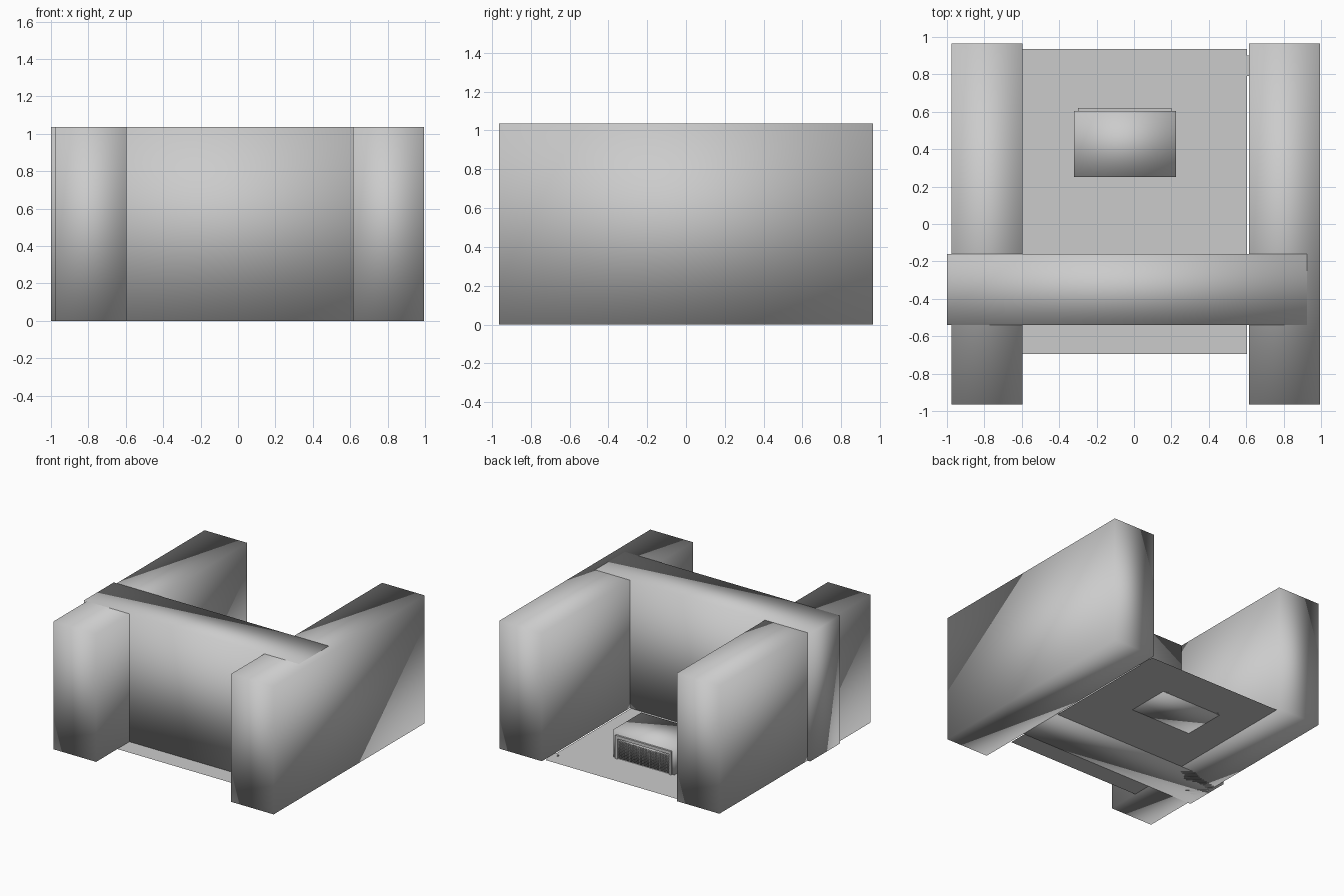
import bpy
import math

if "Cube" in bpy.data.objects:
    bpy.data.objects.remove(bpy.data.objects["Cube"])


def block(name, x, y, z, smooth=True):
    """Box between (min, max) ranges on each axis."""
    bpy.ops.mesh.primitive_cube_add(
        size=1, location=[(a + b) / 2 for a, b in (x, y, z)])
    ob = bpy.context.object
    ob.name = name
    ob.scale = [b - a for a, b in (x, y, z)]
    bpy.ops.object.transform_apply(location=False, rotation=False, scale=True)
    if smooth:
        bpy.ops.object.shade_smooth()
    return ob


def sheet(name, x, y, z):
    """Flat horizontal rectangle."""
    bpy.ops.mesh.primitive_plane_add(
        size=1, location=((x[0] + x[1]) / 2, (y[0] + y[1]) / 2, z))
    ob = bpy.context.object
    ob.name = name
    ob.scale = (x[1] - x[0], y[1] - y[0], 1)
    bpy.ops.object.transform_apply(location=False, rotation=False, scale=True)
    return ob


H = 1.036

# Side walls and the cross wall that runs through them
block("left_wall", (-0.975, -0.595), (-0.965, 0.965), (0, H))
block("right_wall", (0.615, 0.995), (-0.965, 0.965), (0, H))
block("cross_wall", (-1.0, 0.925), (-0.54, -0.16), (0, H + 0.001))

# Floor with a small tab beside the right wall
sheet("floor", (-0.6, 0.605), (-0.695, 0.935), 0.001)
sheet("floor_tab", (0.605, 0.615), (0.79, 0.90), 0.001)

# Small stud on the floor
bpy.ops.mesh.primitive_cylinder_add(
    vertices=12, radius=0.007, depth=0.008, location=(0.57, 0.825, 0.005))
bpy.context.object.name = "floor_stud"

# Cabinet standing on the floor
block("cabinet", (-0.32, 0.225), (0.25, 0.605), (0, 0.225))

# Frame on the back of the cabinet
Y = (0.605, 0.62)
block("frame_top", (-0.30, 0.20), Y, (0.165, 0.19), False)
for side, x0 in (("left", -0.30), ("right", 0.18)):
    block("frame_" + side, (x0, x0 + 0.02), Y, (0, 0.165), False)

# Wire grille inside the frame
bpy.ops.mesh.primitive_grid_add(
    x_subdivisions=36, y_subdivisions=12, size=1,
    location=(-0.05, 0.612, 0.076), rotation=(math.pi / 2, 0, 0))
grille = bpy.context.object
grille.name = "grille"
grille.scale = (0.46, 0.145, 1)
bpy.ops.object.transform_apply(location=False, rotation=True, scale=True)
wire = grille.modifiers.new("wire", 'WIREFRAME')
wire.thickness = 0.004
